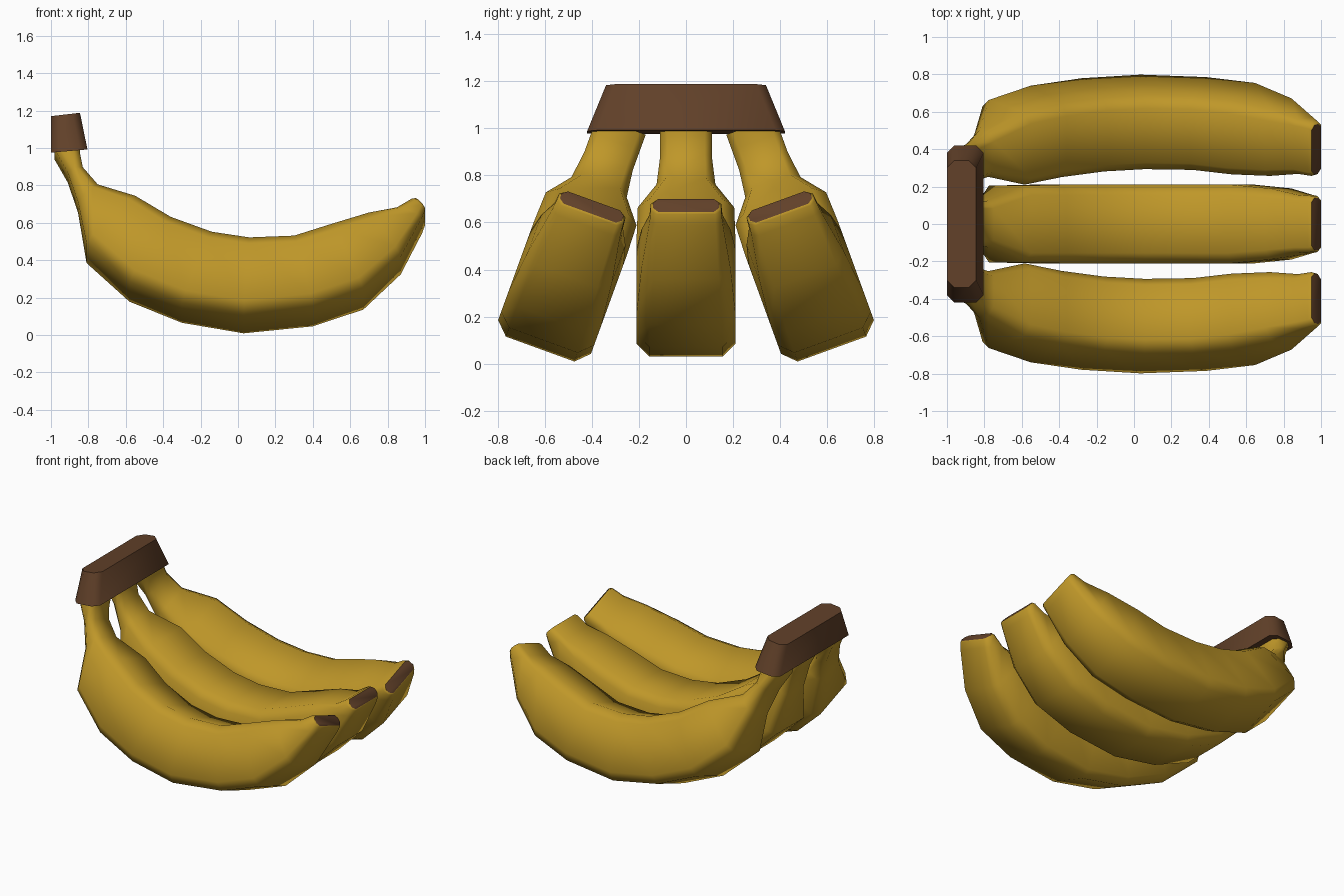
import bpy, math

if "Cube" in bpy.data.objects:
    bpy.data.objects.remove(bpy.data.objects["Cube"])


def material(name, rgb):
    m = bpy.data.materials.new(name)
    m.diffuse_color = (*rgb, 1)
    m.use_nodes = True
    m.node_tree.nodes["Principled BSDF"].inputs["Base Color"].default_value = m.diffuse_color
    return m


yellow = material("banana yellow", (0.52, 0.31, 0.022))
brown = material("stem brown", (0.12, 0.052, 0.022))


def loft(name, rings, mats, angle):
    """Skin a list of equal-length rings and close both ends."""
    n = len(rings[0])
    verts = [p for r in rings for p in r]
    faces = [(i * n + j, i * n + (j + 1) % n, (i + 1) * n + (j + 1) % n, (i + 1) * n + j)
             for i in range(len(rings) - 1) for j in range(n)]
    faces += [tuple(reversed(range(n))), tuple(range(len(verts) - n, len(verts)))]
    me = bpy.data.meshes.new(name)
    me.from_pydata(verts, [], faces)
    for m in mats:
        me.materials.append(m)
    ob = bpy.data.objects.new(name, me)
    bpy.context.collection.objects.link(ob)
    bpy.ops.object.select_all(action='DESELECT')
    bpy.context.view_layer.objects.active = ob
    ob.select_set(True)
    bpy.ops.object.mode_set(mode='EDIT')
    bpy.ops.mesh.select_all(action='SELECT')
    bpy.ops.mesh.normals_make_consistent(inside=False)
    bpy.ops.object.mode_set(mode='OBJECT')
    bpy.ops.object.shade_smooth_by_angle(angle=math.radians(angle))
    return ob


def octagon(hu, hv, c):
    """Rectangle with chamfered corners."""
    return [(hu, -hv + c), (hu, hv - c), (hu - c, hv), (-hu + c, hv),
            (-hu, hv - c), (-hu, -hv + c), (-hu + c, -hv), (hu - c, -hv)]


# Banana stations: inner edge x, z; outer edge x, z; half width; chamfer
STATIONS = [
    (-0.845, 1.04, -0.98, 1.04, 0.11, 0.03),
    (-0.845, 0.97, -0.98, 0.99, 0.11, 0.03),
    (-0.83, 0.89, -0.91, 0.86, 0.11, 0.03),
    (-0.75, 0.79, -0.855, 0.69, 0.125, 0.04),
    (-0.55, 0.70, -0.81, 0.43, 0.205, 0.05),
    (-0.36, 0.58, -0.58, 0.21, 0.21, 0.055),
    (-0.14, 0.495, -0.30, 0.09, 0.21, 0.055),
    (0.06, 0.463, 0.03, 0.03, 0.21, 0.055),
    (0.30, 0.473, 0.40, 0.07, 0.21, 0.055),
    (0.50, 0.54, 0.67, 0.165, 0.21, 0.055),
    (0.70, 0.61, 0.87, 0.36, 0.19, 0.05),
    (0.85, 0.645, 0.985, 0.59, 0.155, 0.03),
    (0.93, 0.695, 1.0, 0.635, 0.15, 0.025),
    (0.95, 0.70, 1.0, 0.645, 0.14, 0.022),
]


def banana(name, side):
    """side 0 is the upright middle one; -1 and 1 lean outward."""
    tilt = math.radians(20) * side
    rings = []
    for xt, zt, xb, zb, hw, c in STATIONS:
        half = math.hypot(xt - xb, zt - zb) / 2
        ring = []
        for y, v in octagon(hw, half, c):
            f = (v / half + 1) / 2
            x, z = xb + (xt - xb) * f, zb + (zt - zb) * f - 0.03
            ring.append((x, 0.62 * side + y * math.cos(tilt) - z * math.sin(tilt),
                         0.03 + 0.032 * abs(side) + y * math.sin(tilt) + z * math.cos(tilt)))
        rings.append(ring)
    ob = loft(name, rings, [yellow, brown], 50)
    ob.data.polygons[-1].material_index = 1      # brown blossom end


for name, side in (("front_banana", -1), ("middle_banana", 0), ("back_banana", 1)):
    banana(name, side)

# Shared stem block: a tapered, slightly slanted prism
rings = []
for x0, x1, z0, z1, hy in ((-1.0, -0.805, 0.975, 0.992, 0.42),
                           (-1.0, -0.845, 1.17, 1.188, 0.34)):
    h = (x1 - x0) / 2
    rings.append([(x0 + h + u, y, z0 + (z1 - z0) * (u + h) / (2 * h))
                  for u, y in octagon(h, hy, 0.04)])
loft("stem_block", rings, [brown], 50)
